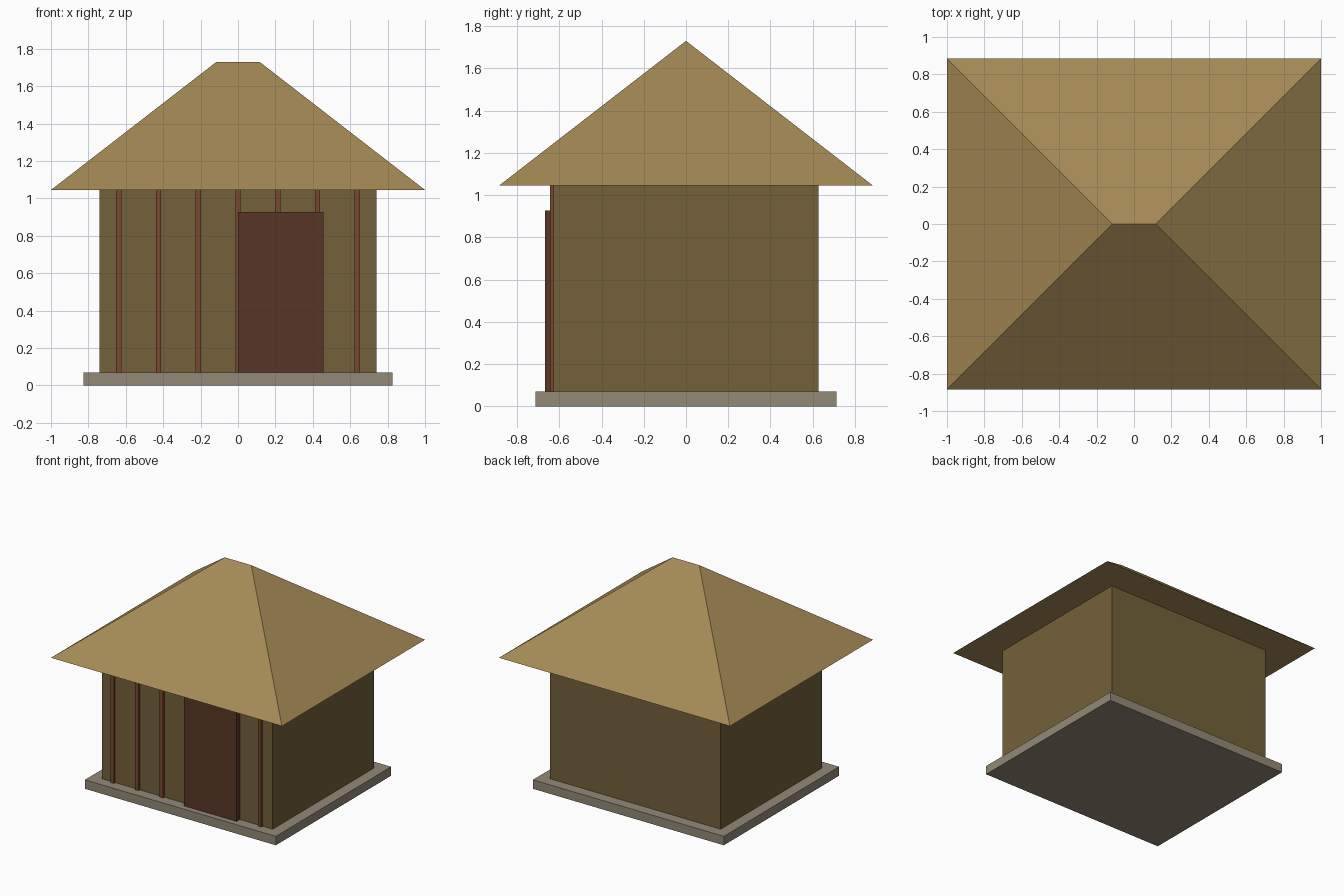
import bpy, bmesh

if "Cube" in bpy.data.objects:
    bpy.data.objects.remove(bpy.data.objects["Cube"])


def material(name, rgb):
    m = bpy.data.materials.new(name)
    m.diffuse_color = (*rgb, 1)
    m.use_nodes = True
    m.node_tree.nodes["Principled BSDF"].inputs["Base Color"].default_value = m.diffuse_color
    return m


THATCH = material("thatch", (0.37, 0.25, 0.09))
MUD = material("mud_wall", (0.17, 0.12, 0.042))
STONE = material("stone", (0.29, 0.25, 0.18))
DOOR = material("door_wood", (0.098, 0.037, 0.021))
POLE = material("pole_wood", (0.18, 0.065, 0.028))


def box(name, lo, hi, mat):
    """Box spanning the corners lo and hi."""
    bm = bmesh.new()
    bmesh.ops.create_cube(bm, size=1)
    for v in bm.verts:
        v.co = [(a + b) / 2 + c * (b - a) for a, b, c in zip(lo, hi, v.co)]
    return finish(name, bm, mat)


def finish(name, bm, mat):
    bmesh.ops.recalc_face_normals(bm, faces=bm.faces)
    mesh = bpy.data.meshes.new(name)
    bm.to_mesh(mesh)
    bm.free()
    mesh.materials.append(mat)
    obj = bpy.data.objects.new(name, mesh)
    bpy.context.collection.objects.link(obj)
    return obj


# Foundation slab and walls
FLOOR, EAVE, RIDGE = 0.07, 1.045, 1.73
box("foundation", (-0.827, -0.713, 0), (0.827, 0.713, FLOOR), STONE)
box("walls", (-0.74, -0.628, FLOOR), (0.74, 0.628, EAVE), MUD)

# Seven evenly spaced poles on the front wall
for i in range(7):
    x = (i - 3) * 0.2125
    box(f"wall_pole_{i + 1}", (x - 0.014, -0.645, FLOOR), (x + 0.014, -0.62, EAVE), POLE)

# Door, right of centre
box("door", (0, -0.668, FLOOR), (0.456, -0.628, 0.928), DOOR)

# Hipped roof with a short ridge and closed underside
bm = bmesh.new()
a, b, c, d = [bm.verts.new((x, y, EAVE)) for x, y in
              ((-1, -0.885), (1, -0.885), (1, 0.885), (-1, 0.885))]
left, right = [bm.verts.new((x, 0, RIDGE)) for x in (-0.115, 0.115)]
for face in ((a, b, right, left), (b, c, right), (c, d, left, right), (d, a, left), (d, c, b, a)):
    bm.faces.new(face)
finish("roof", bm, THATCH)
